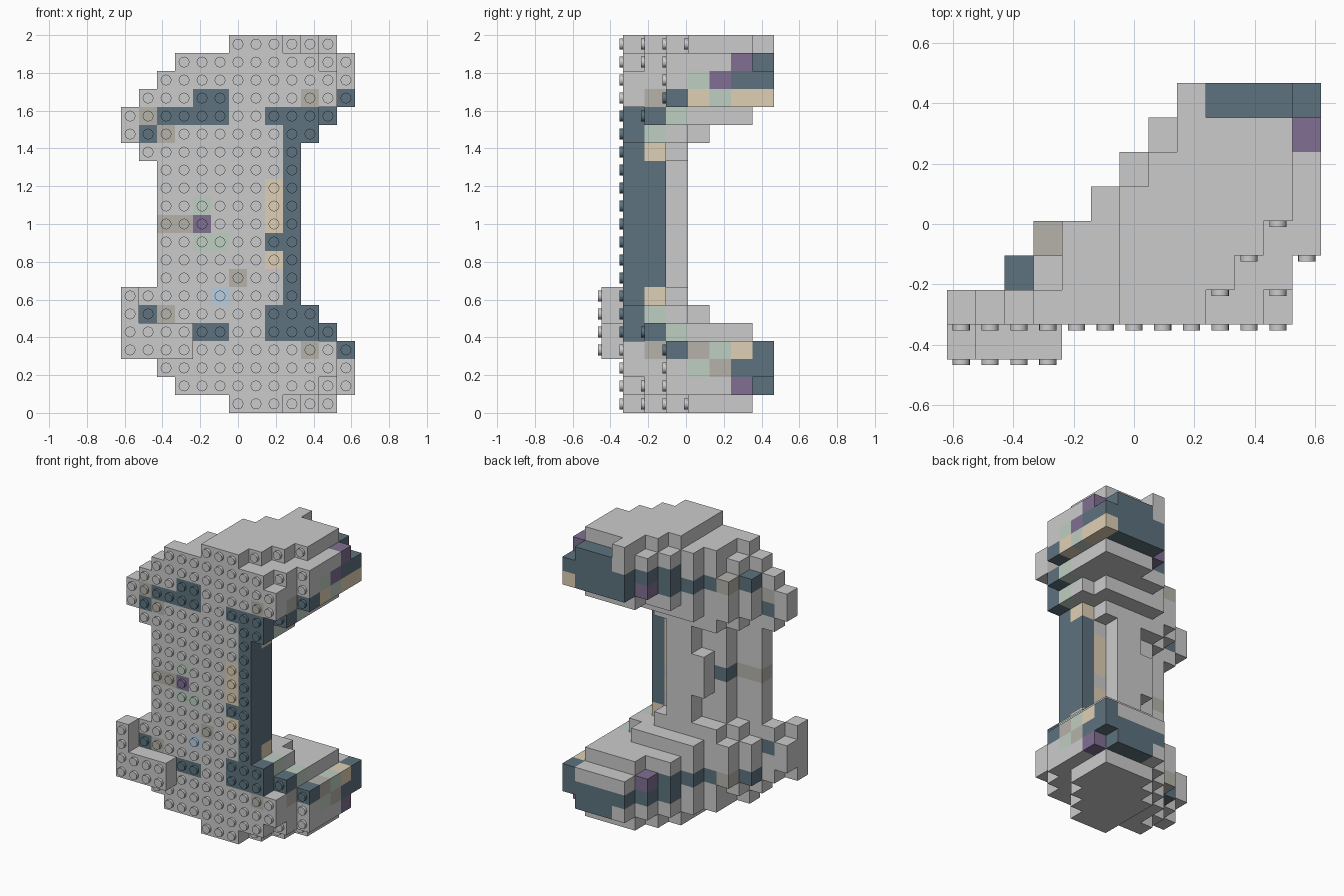
import bpy, bmesh, math
from mathutils import Vector, Matrix

if "Cube" in bpy.data.objects:
    bpy.data.objects.remove(bpy.data.objects["Cube"])

P = 2 / 21            # stud pitch (x and z)
H = 1.2 * P           # brick height (along y)
STUD = 0.2 * P
Y0 = -(8 * H - STUD) / 2
COLORS = {
    "dark": (0.11, 0.17, 0.21, 1), "purple": (0.22, 0.16, 0.29, 1),
    "tan": (0.74, 0.63, 0.46, 1), "green": (0.52, 0.62, 0.54, 1),
    "taupe": (0.46, 0.45, 0.40, 1), "blue": (0.48, 0.62, 0.75, 1),
    "grey": (0.8, 0.8, 0.8, 1),
}
MATS = {}
for n, c in COLORS.items():
    MATS[n] = bpy.data.materials.new(n)
    MATS[n].diffuse_color = c
NAMES = list(COLORS)

# Column spans (first, last) per brick layer, front to back, for each upper row
CAP = {
    14: [(1, 9), (3, 9), (4, 8)],
    15: [(0, 10), (2, 10), (3, 10), (5, 9)],
    16: [(0, 10), (2, 11), (3, 11), (5, 11), (6, 11), (8, 11)],
    17: [(1, 11), (2, 11), (3, 12), (5, 12), (6, 12), (7, 12), (8, 12)],
    18: [(2, 11), (3, 11), (4, 12), (5, 12), (6, 12), (7, 12), (8, 12)],
    19: [(3, 10), (4, 11), (4, 12), (5, 12), (6, 12), (7, 12), (8, 11)],
    20: [(6, 8), (6, 9), (6, 10), (6, 11), (7, 11), (8, 11), (8, 8)],
}
cells = {}            # (column, layer, row) -> [part, colour]


def fill(part, row, spans):
    for k, (a, b) in enumerate(spans, 1):
        for i in range(a, b + 1):
            cells[i, k, row] = [part, "grey"]


def paint(color, cols, layers, rows):
    for i in cols:
        for k in layers:
            for r in rows:
                if (i, k, r) in cells:
                    cells[i, k, r][1] = color


# Caps, mirrored top to bottom
for row, spans in CAP.items():
    fill("top_cap", row, spans)
    fill("bottom_cap", 20 - row, spans[:6] if row == 20 else spans)
# Column between the caps
for row in range(7, 14):
    fill("column", row, [(2, 9), (4, 9), (5 if 9 <= row <= 11 else 6, 7)])
# L-shaped bracket on the front
for i, r in [(0, 3), (1, 3), (2, 3), (3, 3), (0, 4), (1, 4), (2, 4), (3, 4), (0, 5), (0, 6)]:
    cells[i, 0, r] = ["front_bracket", "grey"]

# Colours shared by both caps
for m in (lambda r: r, lambda r: 20 - r):
    # back band along the stepped edge
    for k, (a, b) in enumerate(CAP[17], 1):
        if k > 1:
            paint("dark", [a, a + 1], [k], [m(17)])
    for k, (a, b) in enumerate(CAP[18], 1):
        if k > 4:
            paint("dark", [a, a + 1], [k], [m(18)])
    paint("purple", [7], [6], [m(17)])
    paint("taupe", [3], [3], [m(17)])
    paint("dark", range(8, 13), [7], [m(18)])
    paint("dark", range(9, 12), [7], [m(19)])
    # front patches
    paint("dark", [4, 5], [1], [m(16)])
    paint("dark", range(8, 12), [1, 2], [m(16)])
    paint("dark", [9, 10], [1], [m(15)])
    paint("dark", [1], [1], [m(15)])
    paint("taupe", [2], [1], [m(15)])
    paint("taupe", [10], [1], [m(17)])
    paint("dark", [9], [1], [m(14)])
    # right edge
    paint("tan", [9], [2], [m(14)])
    paint("green", [10], [2], [m(15)])
    paint("green", [11], [3], [m(16)])
    paint("taupe", [11], [2], [m(17)])
    paint("dark", [12], [3], [m(17)])
    paint("tan", [12], [6], [m(17)])
    paint("green", [12], [5], [m(17)])
    paint("dark", [12], [6, 7], [m(18)])
    paint("purple", [12], [6], [m(19)])
# Differences between the caps
paint("dark", [4, 5], [1], [17])
paint("dark", [2, 3], [1], [16])
paint("taupe", [1], [1], [16])
paint("dark", range(8, 12), [7], [17])
paint("tan", [12], [4, 7], [17])
paint("green", [12], [4], [18])
paint("purple", [12], [5], [18])
paint("dark", [8], [1], [5])
paint("taupe", [12], [4], [3])
paint("dark", [12], [7], [3])
paint("grey", range(8, 12), [7], [3])
paint("green", [12], [4], [2])
paint("taupe", [12], [5], [2])
# Column patches
paint("dark", [9], [1, 2], range(7, 14))
paint("tan", [8], [1, 2], [8, 10, 11, 12])
paint("dark", [8], [1], [9])
paint("green", [4], [1], [9, 11])
paint("green", [5], [1], [9])
paint("purple", [4], [1], [10])
paint("dark", [4], [2], [10])
paint("taupe", [2, 3], [1], [10])
paint("taupe", [6], [1], [7])
paint("blue", [5], [1], [6])

DIRS = [(d, s) for d in range(3) for s in (0, 1)]


def point(i, k, r):
    return Vector(((i - 6.5) * P, Y0 + k * H, r * P))


def build(part):
    bm = bmesh.new()
    mine = {c: v[1] for c, v in cells.items() if v[0] == part}
    # Outer brick faces
    for c, color in mine.items():
        for d, s in DIRS:
            n = list(c)
            n[d] += 1 if s else -1
            if tuple(n) in cells:
                continue
            quad = []
            for u, v in ((0, 0), (1, 0), (1, 1), (0, 1)):
                p = list(c)
                p[d] += s
                p[(d + 1) % 3] += u
                p[(d + 2) % 3] += v
                quad.append(bm.verts.new(point(*p)))
            f = bm.faces.new(quad if s else quad[::-1])
            f.material_index = NAMES.index(color)
    bmesh.ops.remove_doubles(bm, verts=bm.verts[:], dist=1e-5)
    bmesh.ops.dissolve_limit(bm, angle_limit=0.01, verts=bm.verts[:],
                             edges=bm.edges[:], delimit={'MATERIAL'})
    # Studs on every open front face
    for (i, k, r), color in mine.items():
        if (i, k - 1, r) in cells:
            continue
        ctr = point(i + 0.5, k, r + 0.5) - Vector((0, STUD / 2, 0))
        res = bmesh.ops.create_cone(
            bm, cap_ends=True, segments=16, radius1=0.3 * P, radius2=0.3 * P, depth=STUD,
            matrix=Matrix.Translation(ctr) @ Matrix.Rotation(math.pi / 2, 4, 'X'))
        for f in {f for v in res["verts"] for f in v.link_faces}:
            f.material_index = NAMES.index(color)
            f.smooth = len(f.verts) == 4
    for e in bm.edges:
        if len(e.link_faces) != 2 or e.calc_face_angle(0) > 0.6:
            e.smooth = False
    me = bpy.data.meshes.new(part)
    bm.to_mesh(me)
    bm.free()
    for n in NAMES:
        me.materials.append(MATS[n])
    bpy.context.collection.objects.link(bpy.data.objects.new(part, me))


for part in ("top_cap", "column", "bottom_cap", "front_bracket"):
    build(part)

for m in bpy.data.materials:
    if m.users and not m.is_grease_pencil:
        m.use_nodes = True
        m.node_tree.nodes["Principled BSDF"].inputs["Base Color"].default_value = m.diffuse_color
